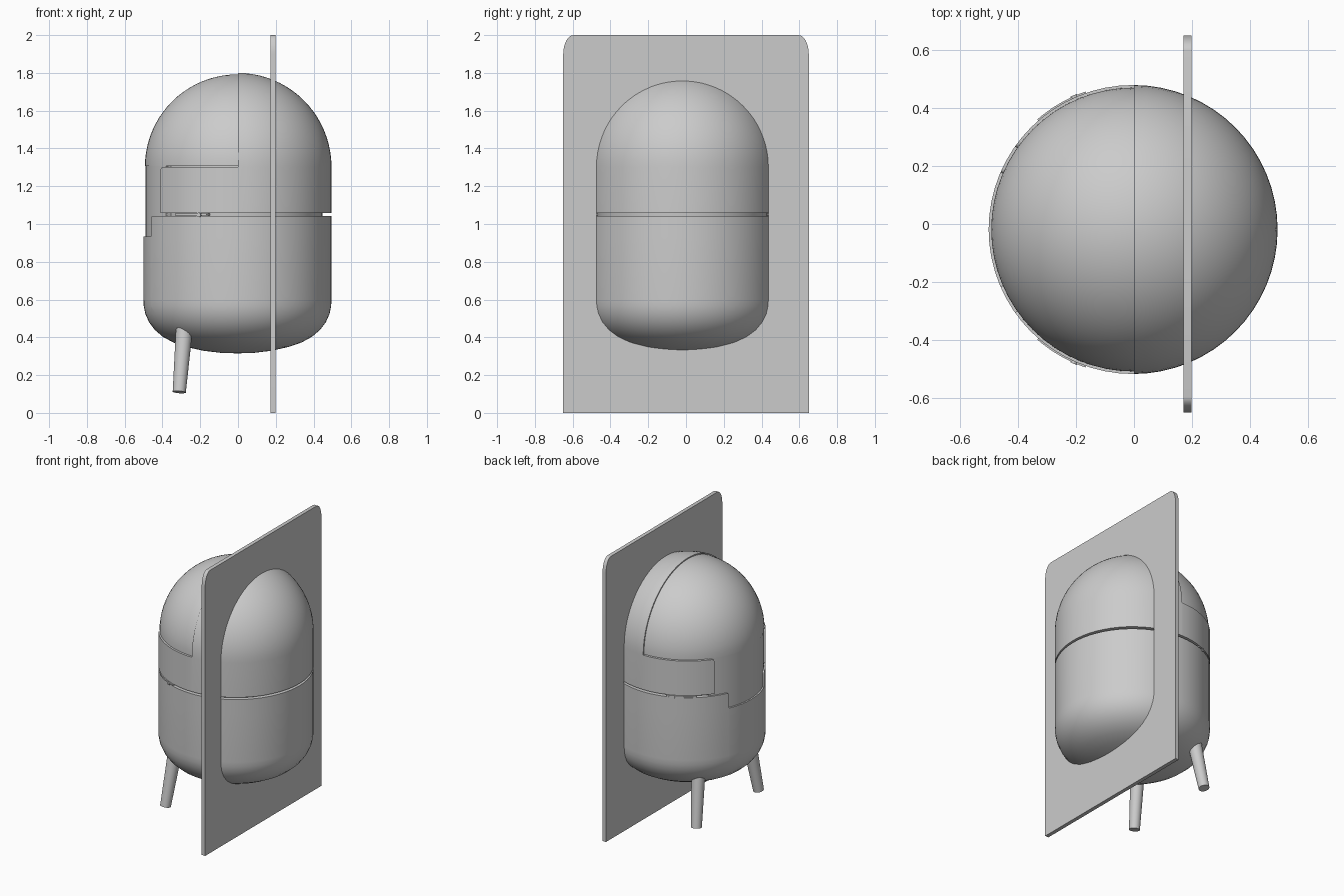
import bpy, bmesh
from math import sin, cos, pi, radians
from mathutils import Vector, Matrix

if "Cube" in bpy.data.objects:
    bpy.data.objects.remove(bpy.data.objects["Cube"])

CENTRE = Vector((-0.003, -0.019, 0))
R = 0.498           # outer shell radius
SPRING = 1.302      # height where the dome starts


def finish(bm, name, thickness=0):
    me = bpy.data.meshes.new(name)
    bm.to_mesh(me)
    bm.free()
    ob = bpy.data.objects.new(name, me)
    bpy.context.collection.objects.link(ob)
    if thickness:
        mod = ob.modifiers.new("thickness", 'SOLIDIFY')
        mod.thickness = thickness
        mod.offset = -1
    return ob


def lathe(profile, a0=0, a1=360, segs=64):
    """Revolve (radius, z) points, listed bottom to top."""
    bm = bmesh.new()
    cols = []
    for i in range(segs + 1):
        a = radians(a0 + (a1 - a0) * i / segs)
        cols.append([bm.verts.new(CENTRE + Vector((r * cos(a), r * sin(a), z))) for r, z in profile])
    for c, d in zip(cols, cols[1:]):
        for j in range(len(profile) - 1):
            bm.faces.new((c[j], d[j], d[j + 1], c[j + 1]))
    bmesh.ops.remove_doubles(bm, verts=bm.verts, dist=1e-5)
    return bm


def trim(bm, cuts, drop):
    """Slice at the given x positions, then delete faces where drop(x, z) holds."""
    for x in cuts:
        bmesh.ops.bisect_plane(bm, geom=bm.verts[:] + bm.edges[:] + bm.faces[:], dist=1e-5,
                               plane_co=(x, 0, 0), plane_no=(1, 0, 0))
    gone = []
    for f in bm.faces:
        c = f.calc_center_median()
        if drop(c.x, c.z):
            gone.append(f)
    bmesh.ops.delete(bm, geom=gone, context='FACES')


def round_corner(bm, x, z, size):
    vs = [v for v in bm.verts if abs(v.co.x - x) < 1e-3 and abs(v.co.z - z) < 1e-3]
    bmesh.ops.bevel(bm, geom=vs, offset=size, segments=4, profile=0.5, affect='VERTICES')


def dome(r, n=20):
    return [(r * cos(pi / 2 * i / n) if i < n else 0, SPRING + r * sin(pi / 2 * i / n)) for i in range(n + 1)]


base = [(0, .315), (.09, .318), (.18, .329), (.27, .349), (.34, .373), (.395, .403),
        (.438, .44), (.468, .48), (.488, .525), (.496, .565), (R, .6)]

# lower shell with a notch at the rear
bm = lathe(base + [(R, .935), (R, 1.043)])
trim(bm, [-.46], lambda x, z: x < -.46 and z > .935)
round_corner(bm, -.46, 1.043, .015)
finish(bm, "lower_shell", .03)

# lid: front half dome joined to a wrap-round band
bm = lathe([(R, 1.058)] + dome(R))
trim(bm, [0, -.41], lambda x, z: (x < 0 and z > SPRING) or x < -.41)
round_corner(bm, -.41, SPRING, .02)
finish(bm, "lid", .025)

# fixed rear dome, recessed rear wall and inner core
finish(lathe([(.46, SPRING + .004), (.489, SPRING + .004)] + dome(.49)[1:]), "rear_dome")
bm = lathe([(.487, .9), (.487, SPRING + .006)])
trim(bm, [-.38], lambda x, z: x > -.38)
finish(bm, "rear_wall", .03)
finish(lathe([(0, .4), (.4, .5), (.45, .6)] + dome(.45)), "inner_core")

# side latches on the seam
for side, a0, a1 in (("left", 109, 131), ("right", -131, -109)):
    finish(lathe([(.503, 1.046), (.503, 1.056)], a0, a1, 8), side + "_latch_strap", .05)
    a = radians((a0 + a1) / 2 * 0.95)
    p = CENTRE + Vector((.495 * cos(a), .495 * sin(a), 1.048))
    bm = bmesh.new()
    bmesh.ops.create_cone(bm, cap_ends=True, segments=16, radius1=.012, radius2=.012, depth=.022,
                          matrix=Matrix.Translation(p) @ Vector((cos(a), sin(a), 0)).to_track_quat('Z', 'Y').to_matrix().to_4x4())
    finish(bm, side + "_latch_pin")

# two splayed, tapered rear legs
for side, s in (("back", 1), ("front", -1)):
    top = Vector((-.283, s * .285 - .019, .46))
    foot = Vector((-.311, s * .347 - .019, .11))
    d = top - foot
    bm = bmesh.new()
    bmesh.ops.create_cone(bm, cap_ends=True, segments=24, radius1=.035, radius2=.045, depth=d.length,
                          matrix=Matrix.Translation((top + foot) / 2) @ d.to_track_quat('Z', 'Y').to_matrix().to_4x4())
    finish(bm, side + "_leg")

# wall panel with rounded top corners
corner = [(.595 + .055 * cos(pi / 2 * i / 8), 1.9 + .1 * sin(pi / 2 * i / 8)) for i in range(9)]
outline = [(-.65, 0), (.65, 0)] + corner + [(-y, z) for y, z in reversed(corner)]
bm = bmesh.new()
face = bm.faces.new([bm.verts.new((.171, y, z)) for y, z in outline])
ext = bmesh.ops.extrude_face_region(bm, geom=[face])
bmesh.ops.translate(bm, vec=(.027, 0, 0), verts=[g for g in ext["geom"] if isinstance(g, bmesh.types.BMVert)])
bmesh.ops.recalc_face_normals(bm, faces=bm.faces)
panel = finish(bm, "wall_panel")

# opening in the panel where the pod passes through
cutter = finish(lathe(base + dome(R)), "panel_cutter")
cutter.hide_render = True
mod = panel.modifiers.new("opening", 'BOOLEAN')
mod.operation = 'DIFFERENCE'
mod.solver = 'EXACT'
mod.object = cutter

# apply modifiers, drop the cutter and smooth
bpy.ops.object.select_all(action='SELECT')
bpy.context.view_layer.objects.active = panel
bpy.ops.object.convert(target='MESH')
bpy.data.objects.remove(cutter)
bpy.ops.object.select_all(action='SELECT')
bpy.context.view_layer.objects.active = panel
bpy.ops.object.shade_smooth_by_angle(angle=radians(30))
